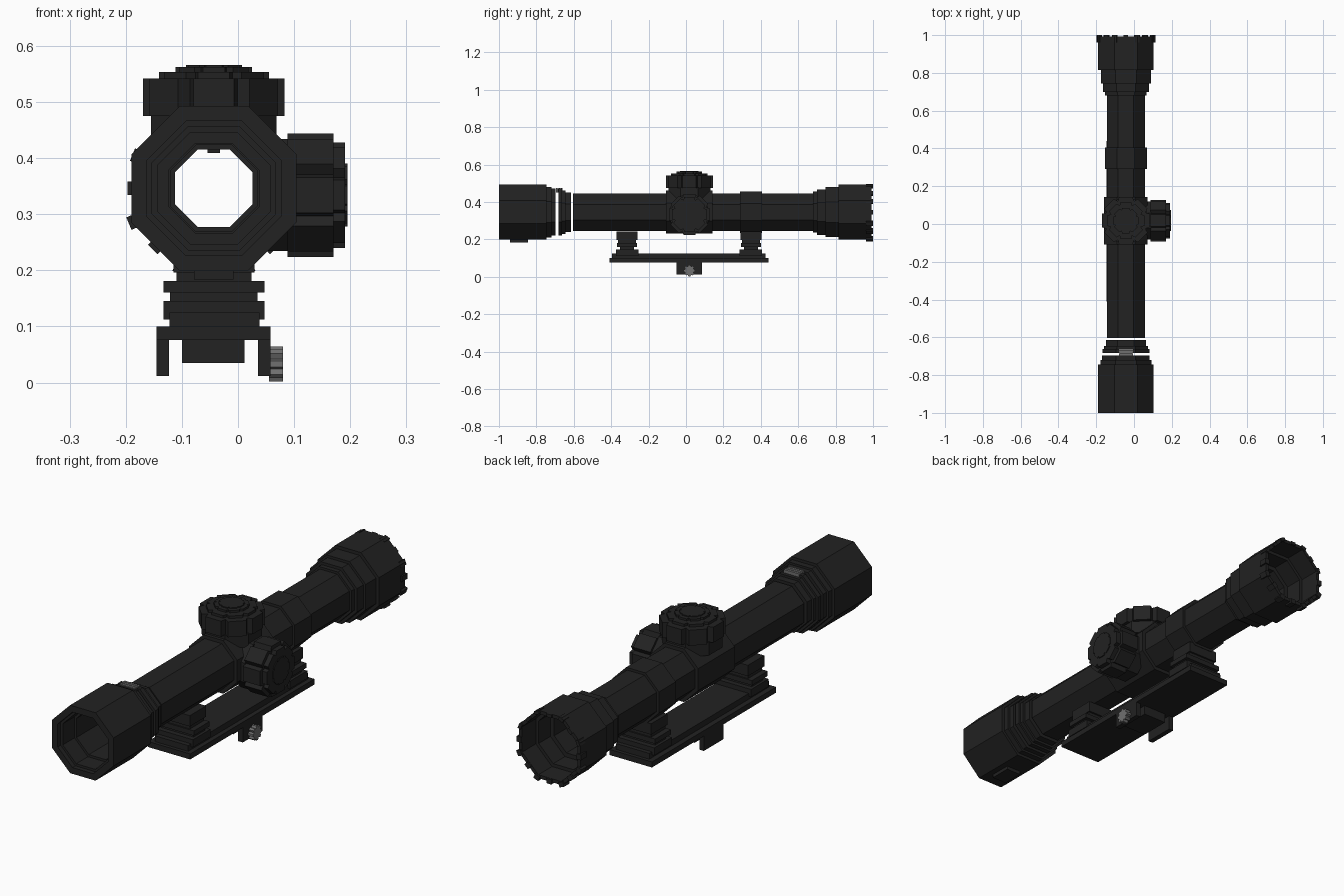
import bpy, bmesh
from math import cos, sin, pi, radians
from mathutils import Matrix, Vector

if "Cube" in bpy.data.objects:
    bpy.data.objects.remove(bpy.data.objects["Cube"])

CX, CZ, KY = -0.043, 0.346, 0.018   # bore axis and turret station


def material(name, value):
    m = bpy.data.materials.new(name)
    m.use_nodes = True
    colour = (value, value, value, 1)
    m.diffuse_color = colour
    m.node_tree.nodes["Principled BSDF"].inputs["Base Color"].default_value = colour
    return m


BLACK = material("matte black", 0.016)
STEEL = material("grey steel", 0.16)


def finish(name, bm, mat):
    bmesh.ops.recalc_face_normals(bm, faces=bm.faces)
    mesh = bpy.data.meshes.new(name)
    bm.to_mesh(mesh)
    bm.free()
    mesh.materials.append(mat)
    ob = bpy.data.objects.new(name, mesh)
    bpy.context.collection.objects.link(ob)
    return ob


def box(name, x, y, z, mat=BLACK):
    bm = bmesh.new()
    bmesh.ops.create_cube(bm, size=1)
    for v in bm.verts:
        v.co = [lo + (c + 0.5) * (hi - lo) for c, (lo, hi) in zip(v.co, (x, y, z))]
    return finish(name, bm, mat)


# Outlines measured by the distance to their flats
OCTAGON = [(cos(a) / cos(pi / 8), sin(a) / cos(pi / 8))
           for a in [pi / 8 + k * pi / 4 for k in range(8)]]


def lobed(count, notch, half):
    pts = []
    for k in range(count):
        mid = 2 * pi * k / count
        for a, r in ((mid - half, 1 / cos(half)), (mid + half, 1 / cos(half)),
                     (mid + pi / count, notch)):
            pts.append((r * cos(a), r * sin(a)))
    return pts


GRIP = lobed(8, 0.88, radians(16))
PLACE = {"x": lambda u, v, t: (t, u, v),
         "y": lambda u, v, t: (u, t, v),
         "z": lambda u, v, t: (u, v, t)}


def sweep(name, profile, axis, centre, outline=OCTAGON, hollow=False, mat=BLACK):
    """Skin (station, radius) steps; a hollow profile closes on itself."""
    bm = bmesh.new()
    rings = [[bm.verts.new(Vector(PLACE[axis](u * r, v * r, t)) + Vector(centre))
              for u, v in outline] for t, r in profile]
    n = len(outline)
    pairs = list(zip(rings, rings[1:]))
    if hollow:
        pairs.append((rings[-1], rings[0]))
    else:
        bm.faces.new(rings[0])
        bm.faces.new(rings[-1])
    for a, b in pairs:
        for i in range(n):
            j = (i + 1) % n
            bm.faces.new((a[i], a[j], b[j], b[i]))
    return finish(name, bm, mat)


def steps(*spans):
    """Turn (start, end, radius) spans into a stepped profile."""
    return [p for a, b, r in spans for p in ((a, r), (b, r))]


BORE = (CX, 0, CZ)

# Eyepiece, zoom ring and main tube with small gaps between them
sweep("eyepiece", steps((-1, -0.745, 0.147), (-0.745, -0.72, 0.135), (-0.72, -0.697, 0.126),
                        (-0.697, -0.74, 0.08), (-0.74, -0.9, 0.1), (-0.9, -0.98, 0.11),
                        (-0.98, -1, 0.12)),
      "y", BORE, hollow=True)
sweep("zoom_ring", steps((-0.683, -0.662, 0.125), (-0.662, -0.645, 0.116),
                         (-0.645, -0.615, 0.106), (-0.615, -0.683, 0.077)),
      "y", BORE, hollow=True)
sweep("main_tube", steps((-0.604, 0.68, 0.1), (0.68, 0.70, 0.11), (0.70, 0.745, 0.122),
                         (0.745, 0.815, 0.133), (0.815, 0.993, 0.147),
                         (0.993, 0.9, 0.132), (0.9, 0.82, 0.118), (0.82, 0.72, 0.1),
                         (0.72, -0.604, 0.069)),
      "y", BORE, hollow=True)

# Collars round the tube
for name, a, b, r in (("turret_saddle", -0.108, 0.143, 0.115), ("rear_collar", 0.29, 0.405, 0.111)):
    sweep(name, steps((a, b, r), (b, a, 0.09)), "y", BORE, hollow=True)

# Small index post inside the bore
box("index_post", (CX - 0.011, CX + 0.011), (-0.6, -0.57), (0.409, 0.42))

# Zoom ring thumb piece, ribbed
for i in range(3):
    y = -0.696 + i * 0.013
    box(f"thumb_rib_{i + 1}", (CX - 0.037, CX + 0.037), (y, y + 0.01), (0.452, 0.476), STEEL)
box("thumb_base", (CX - 0.034, CX + 0.034), (-0.695, -0.662), (0.45, 0.472))

# Pad below the eyepiece
box("eyepiece_pad", (CX - 0.035, CX + 0.035), (-0.94, -0.845), (0.184, 0.21))

# Teeth round the objective rim, the lower ones standing proud
for k in range(16):
    a = 2 * pi * k / 16
    low = sin(a) < 0.1
    flat = 0.147 if k % 2 == 0 else 0.157
    tooth = box(f"rim_tooth_{k + 1}", (flat - 0.014, flat + (0.007 if low else 0)),
                (0.962, 1.0), (-0.012, 0.012))
    tooth.data.transform(Matrix.Translation(BORE) @ Matrix.Rotation(-a, 4, "Y"))

# Top elevation turret
TOP = (CX, KY, 0)
sweep("elevation_stem", steps((0.42, 0.477, 0.112)), "z", TOP)
sweep("elevation_knob", steps((0.475, 0.542, 0.126)), "z", TOP, GRIP)
sweep("elevation_cap", steps((0.54, 0.553, 0.098), (0.553, 0.562, 0.068), (0.562, 0.566, 0.05)),
      "z", TOP, GRIP)

# Side windage turret
SIDE = (0, KY, 0.334)
sweep("windage_stem", steps((0.03, 0.09, 0.1)), "x", SIDE)
sweep("windage_knob", steps((0.088, 0.17, 0.11)), "x", SIDE, GRIP)
sweep("windage_cap", steps((0.168, 0.191, 0.094), (0.191, 0.195, 0.056)), "x", SIDE, GRIP)

# Mounting rail with stepped edges
box("rail_plate", (-0.145, 0.058), (-0.41, 0.44), (0.076, 0.1))
box("rail_top", (-0.122, 0.038), (-0.395, 0.425), (0.098, 0.125))

# Two pedestals joining the rail to the tube
for name, y in (("front", -0.315), ("rear", 0.347)):
    for part, half_x, half_y, lo, hi in (("foot", 0.09, 0.06, 0.112, 0.145),
                                         ("waist", 0.078, 0.038, 0.14, 0.178),
                                         ("shoulder", 0.09, 0.054, 0.16, 0.181),
                                         ("neck", 0.067, 0.048, 0.178, 0.21),
                                         ("cradle", 0.072, 0.056, 0.196, 0.243)):
        box(f"{name}_{part}", (CX - half_x, CX + half_x), (y - half_y, y + half_y), (lo, hi))

# Clamp jaws, centre rib and locking screw
for name, a, b in (("right_jaw", -0.145, -0.123), ("left_jaw", 0.036, 0.058)):
    box(name, (a, b), (-0.05, 0.085), (0.012, 0.08))
box("clamp_rib", (-0.1, 0.012), (-0.05, 0.085), (0.035, 0.08))
sweep("locking_screw", steps((0.055, 0.08, 0.031)), "x", (0, KY, 0.033),
      lobed(8, 0.75, radians(9)), mat=STEEL)
